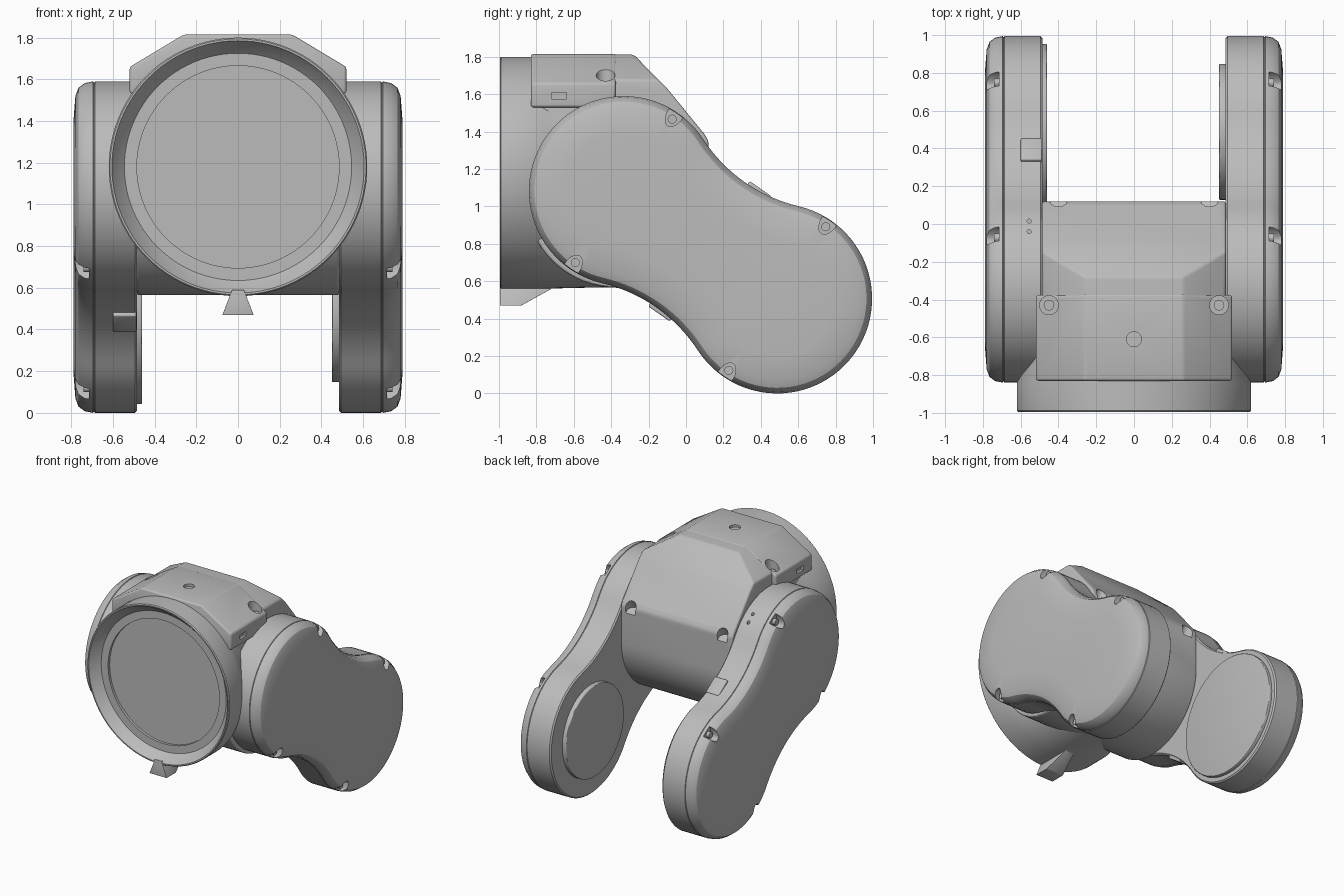
import bpy, bmesh
from math import sin, cos, pi, atan2, hypot, radians
from mathutils import Vector as V

cube = bpy.data.objects.get("Cube")
if cube:
    bpy.data.objects.remove(cube, do_unlink=True)

grey = bpy.data.materials.new("plain grey")
grey.use_nodes = True
grey.diffuse_color = (0.5, 0.5, 0.5, 1)
for node in grey.node_tree.nodes:
    if node.type == 'BSDF_PRINCIPLED':
        node.inputs["Base Color"].default_value = (0.5, 0.5, 0.5, 1)
        node.inputs["Roughness"].default_value = 0.6

X, Y, Z = V((1, 0, 0)), V((0, 1, 0)), V((0, 0, 1))


def loft(name, rings, planes=()):
    """Skin closed rings of points, cap both ends, then trim by planes."""
    bm = bmesh.new()
    loops = [[bm.verts.new(p) for p in ring] for ring in rings]
    for a, b in zip(loops, loops[1:]):
        for i in range(len(a)):
            j = (i + 1) % len(a)
            bm.faces.new((a[i], a[j], b[j], b[i]))
    bm.faces.new(loops[0])
    bm.faces.new(loops[-1])
    for point, normal in planes:
        geom = bm.verts[:] + bm.edges[:] + bm.faces[:]
        cut = bmesh.ops.bisect_plane(bm, geom=geom, plane_co=point,
                                     plane_no=normal, clear_outer=True)
        edges = [e for e in cut["geom_cut"] if isinstance(e, bmesh.types.BMEdge)]
        if edges:
            bmesh.ops.contextual_create(bm, geom=edges)
    bmesh.ops.recalc_face_normals(bm, faces=bm.faces[:])
    mesh = bpy.data.meshes.new(name)
    bm.to_mesh(mesh)
    bm.free()
    mesh.materials.append(grey)
    ob = bpy.data.objects.new(name, mesh)
    bpy.context.collection.objects.link(ob)
    return ob


def ellipse(c, a, b, n=48):
    return [V(c) + a * cos(2 * pi * i / n) + b * sin(2 * pi * i / n) for i in range(n)]


def rod(name, start, end, r, n=48):
    start, end = V(start), V(end)
    axis = (end - start).normalized()
    a = axis.orthogonal().normalized()
    b = axis.cross(a)
    return loft(name, [ellipse(start, a * r, b * r, n), ellipse(end, a * r, b * r, n)])


def across(name, profile, x0, x1, planes=()):
    """Extrude a side profile along x."""
    return loft(name, [[V((x, y, z)) for y, z in profile] for x in (x0, x1)], planes)


def box(name, lo, hi):
    return across(name, [(lo[1], lo[2]), (hi[1], lo[2]), (hi[1], hi[2]), (lo[1], hi[2])],
                  lo[0], hi[0])


def finish(ob, cutters=(), bevel=0):
    """Bake a bevel and the cuts into the mesh."""
    if bevel:
        mod = ob.modifiers.new("soft_edges", 'BEVEL')
        mod.width, mod.segments = bevel, 3
        mod.limit_method, mod.angle_limit = 'ANGLE', radians(20)
    for c in cutters:
        mod = ob.modifiers.new("cut", 'BOOLEAN')
        mod.operation, mod.solver, mod.object = 'DIFFERENCE', 'EXACT', c
    bpy.context.view_layer.update()
    graph = bpy.context.evaluated_depsgraph_get()
    mesh = bpy.data.meshes.new_from_object(ob.evaluated_get(graph))
    ob.modifiers.clear()
    ob.data = mesh


def discard(cutters):
    for c in cutters:
        bpy.data.objects.remove(c, do_unlink=True)


# Arm outline: two equal circles joined by a concave waist
HUB, TIP = V((0, -0.333, 1.083)), V((0, 0.488, 0.507))
RADIUS, WAIST = 0.507, 0.41
span = TIP - HUB
half = span.length / 2
u = span.normalized()
v = X.cross(u)
FILLET = (half ** 2 + WAIST ** 2 - RADIUS ** 2) / (2 * (RADIUS - WAIST))
phi = atan2(WAIST + FILLET, half)


def arc(c, r, a0, a1, n):
    return [c + (u * cos(a0 + (a1 - a0) * i / n) + v * sin(a0 + (a1 - a0) * i / n)) * r
            for i in range(n)]


def peanut(x, inset):
    r, f = RADIUS - inset, FILLET + inset
    mid, off = (HUB + TIP) / 2, v * (WAIST + FILLET)
    pts = arc(HUB, r, phi, 2 * pi - phi, 48)
    pts += arc(mid - off, f, pi - phi, phi, 16)
    pts += arc(TIP, r, phi - pi, pi - phi, 48)
    pts += arc(mid + off, f, -phi, phi - pi, 16)
    return [p + X * x for p in pts]


# Side arms with seam groove, rounded outer cover and screw pockets
COVER = [(0.485, 0.01), (0.495, 0), (0.686, 0), (0.689, 0.005), (0.692, 0.005), (0.695, 0),
         (0.735, 0.008), (0.765, 0.03), (0.78, 0.07), (0.79, 0.2)]
out = V((0, 0.56, 0.83)).normalized()
side = X.cross(out)
for s, label in ((1, "left"), (-1, "right")):
    arm = loft(label + "_arm", [peanut(s * x, inset) for x, inset in COVER])
    cutters = []
    for c in (HUB, TIP):
        for d in (1, -1):
            at = c + out * d * 0.505
            cutters.append(loft("pocket_cutter", [
                ellipse(at + X * s * x, out * 0.085, side * 0.045, 24) for x in (0.715, 0.85)]))
            p = c + out * d * 0.463
            rod(label + "_arm_screw", p + X * s * 0.71, p + X * s * 0.74, 0.024, 16)
    if s < 0:
        # Small sockets on the top of the right arm
        for y in (-0.04, 0.015):
            cutters.append(rod("socket_cutter", (-0.555, y, 1.35), (-0.555, y, 1.6), 0.011, 12))
    finish(arm, cutters)
    discard(cutters)

# Inner joint discs at the arm tips
for name, x0, x1, r in (("left_joint_disc", 0.5, 0.45, 0.36),
                        ("right_joint_disc", -0.5, -0.46, 0.465)):
    finish(rod(name, TIP + X * x0, TIP + X * x1, r, 72), bevel=0.006)

# Raised pads on both sides of the right arm's waist
middle = (HUB + TIP) / 2
for d, name in ((1, "upper_waist_pad"), (-1, "lower_waist_pad")):
    c = middle + u * (0.06 + 0.03 * d) + v * d * (WAIST - 0.015)
    ring = [c + u * i * 0.07 + v * j * 0.035 for i, j in ((-1, -1), (1, -1), (1, 1), (-1, 1))]
    finish(loft(name, [[p + X * x for p in ring] for x in (-0.6, -0.488)]), bevel=0.008)

# Central housing: sloped back, round underside, chamfered shoulders
belly = [(-0.37 + 0.49 * cos(radians(a)), 1.06 + 0.495 * sin(radians(a)))
         for a in range(0, -171, -5)]
body_profile = [(-0.78, 1.812), (-0.28, 1.812), (-0.1, 1.63), (0.1, 1.385), (0.12, 1.35)] + belly
shoulders = [(V((s * 0.26, 0, 1.812)), V((s * 0.15, 0, 0.25))) for s in (1, -1)]
body = across("central_housing", body_profile, -0.487, 0.487, shoulders)

# Front hood over the barrel
hood_profile = [(-0.83, 1.53), (-0.83, 1.815), (-0.37, 1.815), (-0.38, 1.53)]
hood = across("front_hood", hood_profile, -0.52, 0.52,
              [(p + Z * 0.003, n) for p, n in shoulders])

# Screw pockets shared by the housing and hood, and side ports
cutters = [rod("top_pocket", (0, -0.61, 1.77), (0, -0.61, 1.9), 0.04, 24)]
for s in (1, -1):
    cutters.append(rod("shoulder_pocket", (s * 0.45, -0.43, 1.63), (s * 0.45, -0.43, 1.9), 0.05, 24))
    cutters.append(rod("rear_pocket", (s * 0.4, 0.1, 1.31), (s * 0.4, 0.17, 1.45), 0.045, 24))
    cutters.append(box("port_cutter", (s * 0.52 - 0.02, -0.72, 1.575),
                       (s * 0.52 + 0.02, -0.64, 1.61)))
finish(body, cutters, bevel=0.014)
finish(hood, cutters, bevel=0.014)
discard(cutters)
rod("top_screw", (0, -0.61, 1.76), (0, -0.61, 1.79), 0.024, 16)
for s in (1, -1):
    rod("shoulder_screw", (s * 0.45, -0.43, 1.6), (s * 0.45, -0.43, 1.66), 0.028, 16)

# Front barrel: dished face, rim, then narrowing sideways into the housing
BARREL = [(-0.905, 0.485, 0.485), (-0.925, 0.485, 0.485), (-0.925, 0.545, 0.545),
          (-0.985, 0.6, 0.6), (-0.995, 0.605, 0.605), (-0.995, 0.614, 0.614),
          (-0.988, 0.62, 0.62), (-0.84, 0.62, 0.62), (-0.76, 0.585, 0.62),
          (-0.68, 0.555, 0.618), (-0.6, 0.53, 0.616), (-0.4, 0.49, 0.612)]
loft("front_barrel", [ellipse((0, y, 1.18), X * rx, Z * rz, 96) for y, rx, rz in BARREL])

# Tab under the barrel
tab_profile = [(-0.995, 0.47), (-0.88, 0.47), (-0.7, 0.57), (-0.7, 0.66), (-0.9, 0.66),
               (-0.9, 0.59), (-0.995, 0.59)]
tab = across("bottom_tab", tab_profile, -0.15, 0.15,
             [(V((s * 0.075, 0, 0.47)), V((s * 0.09, 0, 0.035))) for s in (1, -1)])
finish(tab, bevel=0.008)

# Smooth shading with sharp edges kept
bpy.ops.object.select_all(action='DESELECT')
parts = [o for o in bpy.context.collection.objects if o.type == 'MESH']
for o in parts:
    o.select_set(True)
bpy.context.view_layer.objects.active = parts[0]
bpy.ops.object.shade_smooth_by_angle(angle=radians(30))
